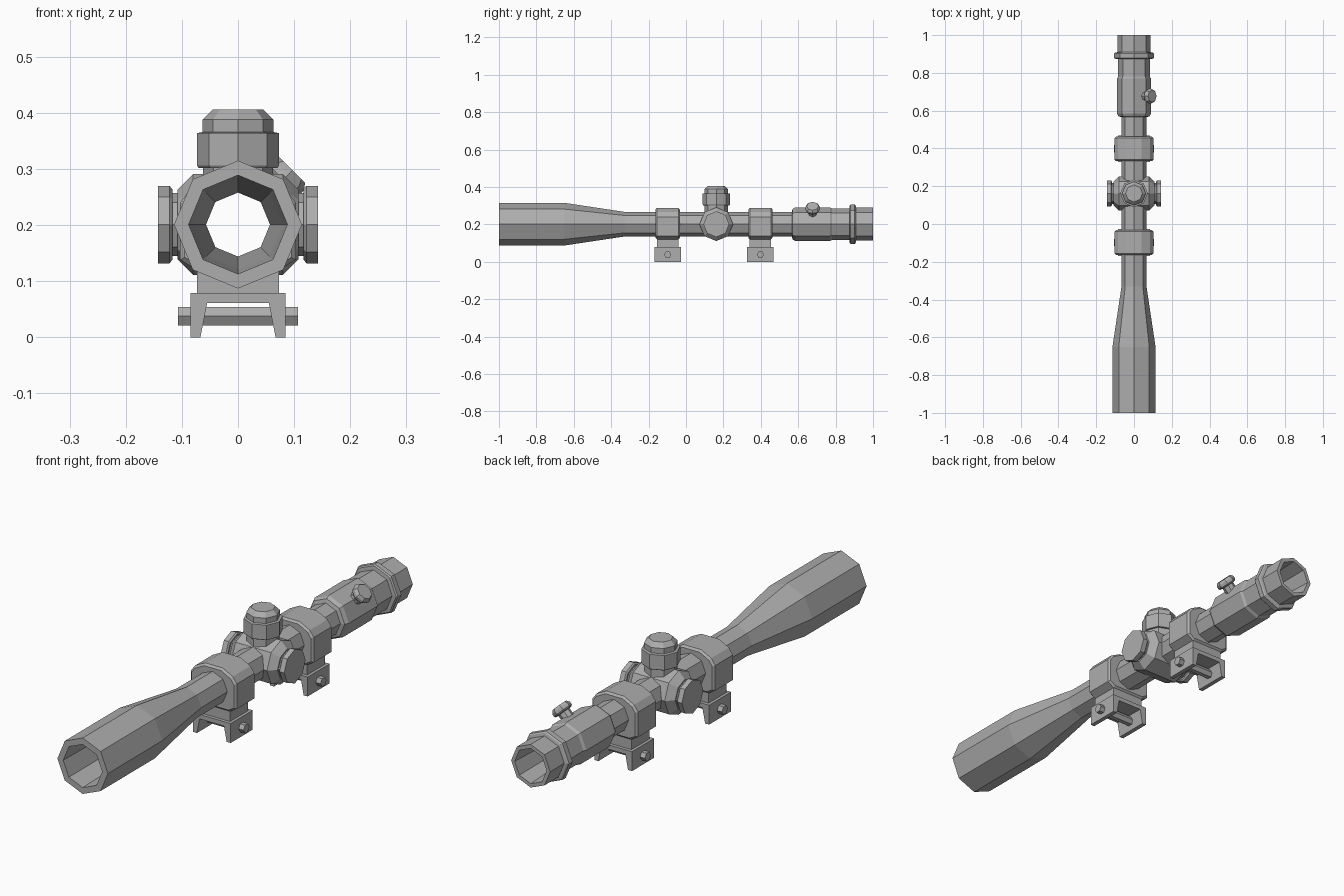
import bpy, bmesh, math
from mathutils import Vector, Matrix

if "Cube" in bpy.data.objects:
    bpy.data.objects.remove(bpy.data.objects["Cube"], do_unlink=True)

grey = bpy.data.materials.new("matte grey")
grey.use_nodes = True
grey.diffuse_color = (0.42, 0.42, 0.42, 1)
grey.node_tree.nodes["Principled BSDF"].inputs["Base Color"].default_value = (0.42, 0.42, 0.42, 1)

AXIS_Z = 0.201      # height of the optical axis
TURRET_Y = 0.162    # position of the adjustment turrets


def finish(name, bm):
    bmesh.ops.recalc_face_normals(bm, faces=bm.faces)
    mesh = bpy.data.meshes.new(name)
    bm.to_mesh(mesh)
    bm.free()
    mesh.materials.append(grey)
    obj = bpy.data.objects.new(name, mesh)
    bpy.context.collection.objects.link(obj)
    return obj


def lathe(name, profile, origin, axis, sides=8, hollow=False):
    """Spin (radius, distance) points around an axis; hollow closes the loop."""
    bm = bmesh.new()
    turn = Vector(axis).to_track_quat('Z', 'Y').to_matrix().to_4x4()
    place = Matrix.Translation(origin) @ turn
    rings = []
    for r, d in profile:
        angles = [2 * math.pi * i / sides for i in range(sides)]
        rings.append([bm.verts.new(place @ Vector((r * math.cos(a), r * math.sin(a), d)))
                      for a in angles])
    pairs = list(zip(rings, rings[1:]))
    if hollow:
        pairs.append((rings[-1], rings[0]))
    else:
        bm.faces.new(rings[0])
        bm.faces.new(rings[-1])
    for a, b in pairs:
        for i in range(sides):
            j = (i + 1) % sides
            bm.faces.new((a[i], a[j], b[j], b[i]))
    return finish(name, bm)


def prism(name, half, y, depth):
    """Extrude a profile, given as its +x half and mirrored, along y."""
    outline = half + [(-x, z) for x, z in reversed(half) if x]
    bm = bmesh.new()
    face = bm.faces.new([bm.verts.new((x, y - depth / 2, z)) for x, z in outline])
    new = bmesh.ops.extrude_face_region(bm, geom=[face])["geom"]
    bmesh.ops.translate(bm, vec=(0, depth, 0),
                        verts=[v for v in new if isinstance(v, bmesh.types.BMVert)])
    return finish(name, bm)


def apply_modifiers(obj):
    graph = bpy.context.evaluated_depsgraph_get()
    obj.data = bpy.data.meshes.new_from_object(obj.evaluated_get(graph))
    obj.modifiers.clear()


def cut_bore(obj):
    cutter = lathe("bore_cutter", [(0.061, -1), (0.061, 1)], (0, 0, AXIS_Z), (0, 1, 0))
    cutter.hide_render = True
    mod = obj.modifiers.new("bore", 'BOOLEAN')
    mod.operation = 'DIFFERENCE'
    mod.solver = 'EXACT'
    mod.object = cutter
    apply_modifiers(obj)
    bpy.data.objects.remove(cutter, do_unlink=True)


# Open tube with flared front bell
centre = (0, 0, AXIS_Z)
lathe("main_tube", [(0.114, -1), (0.114, -0.65), (0.066, -0.33), (0.066, 0.58),
                    (0.057, 0.58), (0.057, -0.33), (0.08, -0.65), (0.088, -1)],
      centre, (0, 1, 0), hollow=True)

# Eyepiece with raised focus ring
lathe("eyepiece", [(0.064, 0.565), (0.082, 0.57), (0.09, 0.585), (0.09, 0.77), (0.084, 0.78),
                   (0.084, 0.873), (0.1, 0.875), (0.105, 0.88), (0.105, 0.902), (0.1, 0.907),
                   (0.088, 0.91), (0.088, 1), (0.072, 1), (0.066, 0.88), (0.057, 0.6),
                   (0.057, 0.565)],
      centre, (0, 1, 0), hollow=True)

# Turret housing
housing = lathe("turret_housing", [(0.062, -0.108), (0.09, -0.08), (0.09, 0.08), (0.062, 0.108)],
                (0, TURRET_Y, AXIS_Z), (1, 0, 0))
cut_bore(housing)

# Side turret caps
for side, label in ((1, "left"), (-1, "right")):
    lathe(label + "_turret", [(0.056, 0.085), (0.056, 0.117), (0.063, 0.117), (0.069, 0.122),
                              (0.069, 0.143)],
          (0, TURRET_Y, AXIS_Z), (side, 0, 0))

# Top turret with stepped cap
lathe("top_turret", [(0.062, 0.265), (0.062, 0.302), (0.07, 0.302), (0.073, 0.306),
                     (0.073, 0.364), (0.063, 0.366), (0.063, 0.388), (0.045, 0.406)],
      (0, TURRET_Y, 0), (0, 0, 1))

# Slanted knob on the eyepiece
lathe("eyepiece_knob", [(0.025, 0.07), (0.025, 0.107), (0.036, 0.109), (0.04, 0.114),
                        (0.04, 0.126), (0.032, 0.137)],
      (0, 0.677, AXIS_Z), (1, 0, 1))

# Two mounts: clamp ring, neck, rail foot and cross bolt
for y, label in ((-0.098, "front"), (0.398, "rear")):
    clamp = prism(label + "_clamp_ring",
                  [(0.073, 0.12), (0.103, 0.138), (0.103, 0.24), (0.085, 0.265), (0.04, 0.288)],
                  y, 0.13)
    bevel = clamp.modifiers.new("edges", 'BEVEL')
    bevel.width = 0.008
    bevel.segments = 1
    bevel.limit_method = 'ANGLE'
    bevel.angle_limit = math.radians(70)
    apply_modifiers(clamp)
    cut_bore(clamp)
    prism(label + "_neck", [(0.073, 0.075), (0.073, 0.125)], y, 0.115)
    prism(label + "_rail_foot",
          [(0.055, 0.061), (0.067, 0), (0.085, 0), (0.085, 0.079)], y, 0.142)
    lathe(label + "_cross_bolt", [(0.019, -0.107), (0.019, 0.107)],
          (0, y, 0.038), (1, 0, 0), sides=6)
